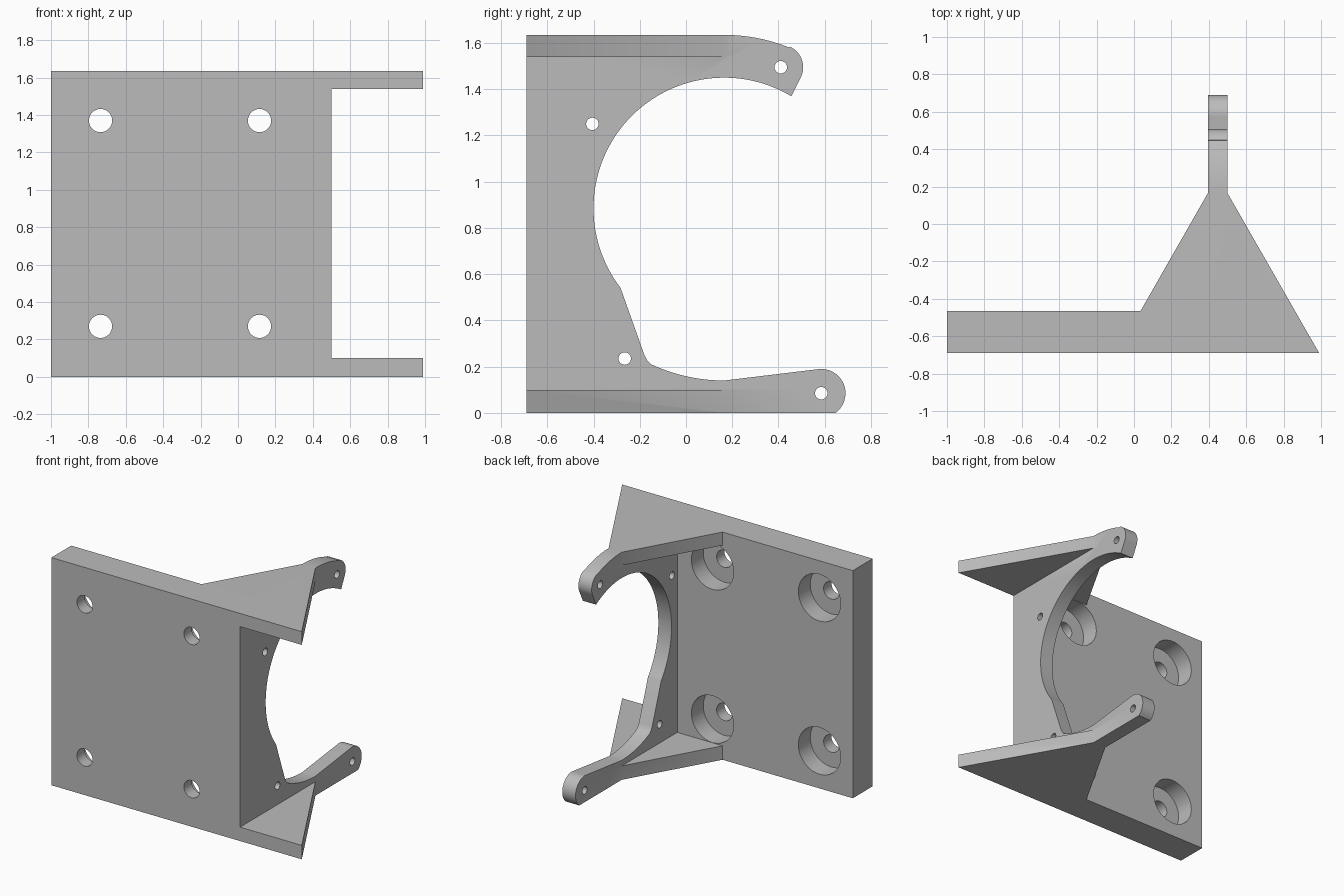
import bpy, bmesh, math
from mathutils import Vector

if "Cube" in bpy.data.objects:
    bpy.data.objects.remove(bpy.data.objects["Cube"])

grey = bpy.data.materials.new("plain grey")
grey.use_nodes = True
grey.diffuse_color = (0.5, 0.5, 0.5, 1)
grey.node_tree.nodes["Principled BSDF"].inputs["Base Color"].default_value = grey.diffuse_color


def prism(name, outline, axis, start, end):
    """Extrude a closed outline along x, y or z between two positions."""
    place = {"x": lambda a, b: (start, a, b),
             "y": lambda a, b: (a, start, b),
             "z": lambda a, b: (a, b, start)}[axis]
    bm = bmesh.new()
    face = bm.faces.new([bm.verts.new(place(a, b)) for a, b in outline])
    moved = bmesh.ops.extrude_face_region(bm, geom=[face])["geom"]
    shift = Vector([end - start if axis == k else 0 for k in "xyz"])
    bmesh.ops.translate(bm, vec=shift, verts=[v for v in moved if isinstance(v, bmesh.types.BMVert)])
    bmesh.ops.recalc_face_normals(bm, faces=bm.faces)
    mesh = bpy.data.meshes.new(name)
    bm.to_mesh(mesh)
    bm.free()
    mesh.materials.append(grey)
    obj = bpy.data.objects.new(name, mesh)
    bpy.context.collection.objects.link(obj)
    return obj


def arc(centre, radius, a0, a1, steps=24):
    angles = [math.radians(a0 + (a1 - a0) * i / steps) for i in range(steps + 1)]
    return [(centre[0] + radius * math.cos(t), centre[1] + radius * math.sin(t)) for t in angles]


def disc(centre, radius, steps=48):
    return arc(centre, radius, 0, 360, steps)[:-1]


FRONT, BACK, TOP = -0.69, -0.465, 1.635
ARM_IN, ARM_OUT = 0.395, 0.5

# Mounting plate
body = prism("bracket", [(-1, 0), (ARM_OUT, 0), (ARM_OUT, TOP), (-1, TOP)], "y", FRONT, BACK)

# Triangular gussets at the bottom and top
triangle = [(-0.09, FRONT), (0.99, FRONT), (ARM_OUT, 0.165), (ARM_IN, 0.165), (0.035, BACK)]
joined = [prism("lower_gusset", triangle, "z", 0, 0.1),
          prism("upper_gusset", triangle, "z", 1.54, TOP)]

# Clamp arm: round opening, with a rounded lug at each end
hub, upper_lug, lower_lug = (0.165, 0.885), (0.41, 1.495), (0.585, 0.085)
profile = [(FRONT, 0), (FRONT, TOP)]
profile += arc(hub, 0.75, 90, 68, 10)
profile += arc(upper_lug, 0.097, 66, -25, 16)
profile += arc(hub, 0.565, 59, 217.5, 64)
profile += [(-0.18, 0.25), (-0.168, 0.228)]
profile += arc(hub, 0.745, 245, 270, 12)
profile += arc(lower_lug, 0.105, 97, -54, 24)
joined.append(prism("clamp_arm", profile, "x", ARM_IN, ARM_OUT))

# Screw holes with counterbores at the back of the plate
cut = []
for x in (-0.735, 0.115):
    for z in (0.27, 1.37):
        cut.append(prism("screw_hole", disc((x, z), 0.062), "y", FRONT - 0.1, BACK + 0.02))
        cut.append(prism("counterbore", disc((x, z), 0.168), "y", BACK - 0.135, BACK + 0.02))

# Small pin holes through the arm
for spot in ((-0.405, 1.25), (-0.265, 0.235), upper_lug, lower_lug):
    cut.append(prism("pin_hole", disc(spot, 0.027, 24), "x", ARM_IN - 0.05, ARM_OUT + 0.05))

# Merge the parts, cut the holes, then drop the helpers
for operation, helpers in (("UNION", joined), ("DIFFERENCE", cut)):
    for helper in helpers:
        helper.hide_render = True
        mod = body.modifiers.new(helper.name, "BOOLEAN")
        mod.operation, mod.object, mod.solver = operation, helper, "EXACT"
bpy.context.view_layer.update()
merged = bpy.data.meshes.new_from_object(body.evaluated_get(bpy.context.evaluated_depsgraph_get()))
body.modifiers.clear()
body.data = merged
for helper in joined + cut:
    bpy.data.objects.remove(helper)

for obj in bpy.context.selected_objects:
    obj.select_set(False)
body.select_set(True)
bpy.context.view_layer.objects.active = body
bpy.ops.object.shade_smooth_by_angle(angle=math.radians(30))
